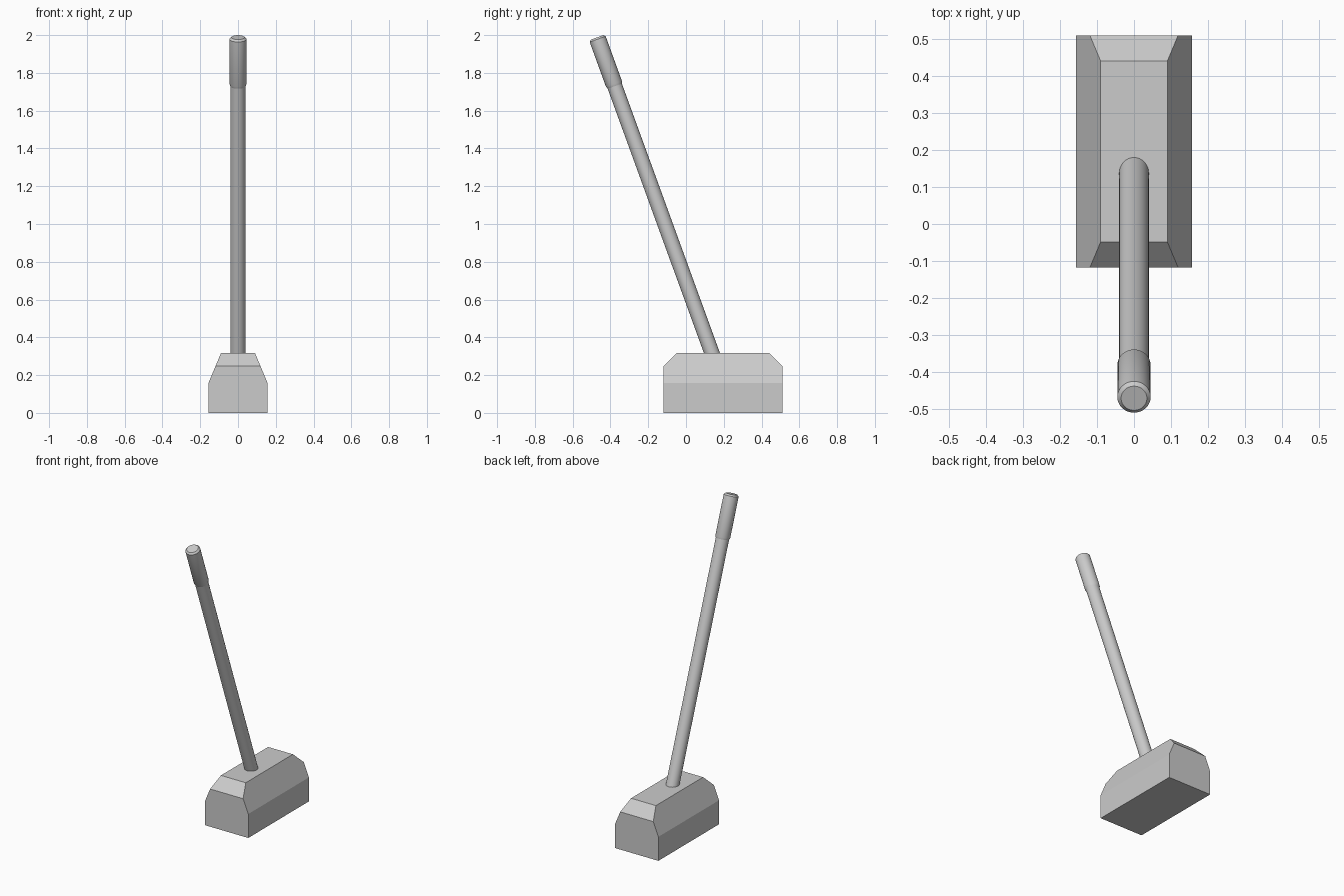
import bpy, bmesh, math
from mathutils import Matrix, Vector

if "Cube" in bpy.data.objects:
    bpy.data.objects.remove(bpy.data.objects["Cube"])

TILT = math.radians(20)
TOP = Vector((0, -0.471, 1.988))   # centre of the handle's top end
SIDES = 32


def finish(name, bm):
    bmesh.ops.recalc_face_normals(bm, faces=bm.faces)
    mesh = bpy.data.meshes.new(name)
    bm.to_mesh(mesh)
    bm.free()
    obj = bpy.data.objects.new(name, mesh)
    bpy.context.collection.objects.link(obj)
    return obj


def lathe(name, profile):
    """Capped turned part from (radius, distance along axis) rings, smooth shaded."""
    bm = bmesh.new()
    rings = []
    for r, h in profile:
        rings.append([bm.verts.new((r * math.cos(a), r * math.sin(a), h))
                      for a in (2 * math.pi * i / SIDES for i in range(SIDES))])
    for lo, hi in zip(rings, rings[1:]):
        for i in range(SIDES):
            j = (i + 1) % SIDES
            bm.faces.new((lo[i], lo[j], hi[j], hi[i]))
    bm.faces.new(rings[0])
    bm.faces.new(rings[-1])
    obj = finish(name, bm)
    # lean towards the front, hanging down from the top end
    obj.matrix_world = Matrix.Translation(TOP) @ Matrix.Rotation(TILT, 4, 'X')
    bpy.ops.object.select_all(action='DESELECT')
    obj.select_set(True)
    bpy.context.view_layer.objects.active = obj
    bpy.ops.object.shade_smooth_by_angle(angle=math.radians(30))
    return obj


# Hammer head: extruded cross-section with sloped shoulders
section = [(-0.157, 0), (0.157, 0), (0.157, 0.157), (0.09, 0.317),
           (-0.09, 0.317), (-0.157, 0.157)]
bm = bmesh.new()
face = bm.faces.new([bm.verts.new((x, -0.118, z)) for x, z in section])
ext = bmesh.ops.extrude_face_region(bm, geom=[face])
bmesh.ops.translate(bm, vec=(0, 0.628, 0),
                    verts=[v for v in ext['geom'] if isinstance(v, bmesh.types.BMVert)])
# Slice both upper end edges off at 45 degrees
for y, side in ((-0.118, -1), (0.51, 1)):
    cut = bmesh.ops.bisect_plane(bm, geom=bm.verts[:] + bm.edges[:] + bm.faces[:],
                                 plane_co=(0, y, 0.247), plane_no=(0, side, 1),
                                 clear_outer=True)
    bmesh.ops.holes_fill(bm, edges=[e for e in bm.edges if e.is_boundary])
finish("hammer_head", bm)

# Shaft, sunk slightly into the head
lathe("shaft", [(0.04, -1.82), (0.04, -0.2)])

# Grip with tapered lower end and bevelled top
lathe("grip", [(0.038, -0.28), (0.045, -0.262), (0.045, -0.01), (0.035, 0)])
